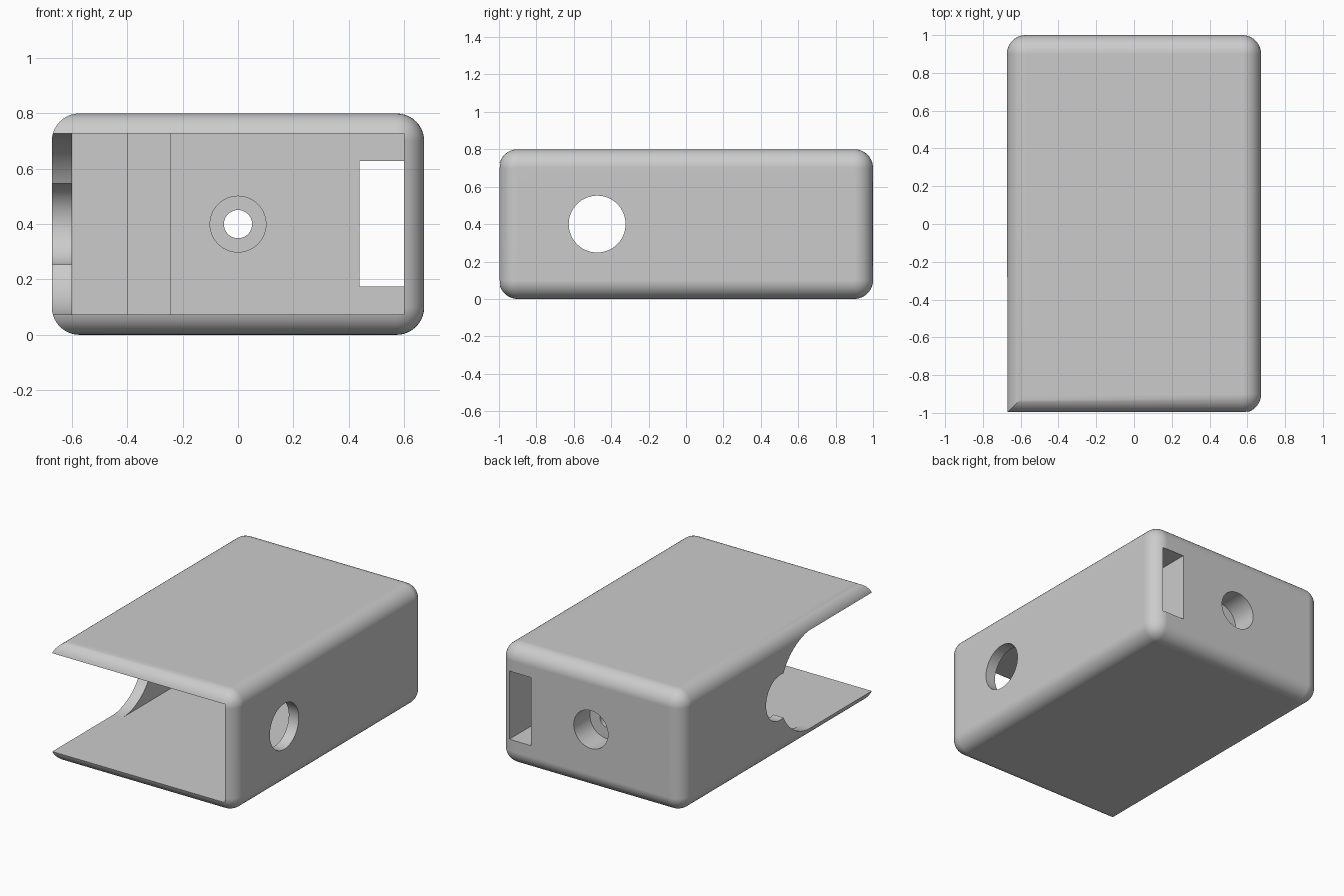
import bpy, bmesh, math
from mathutils import Matrix, Vector

old = bpy.data.objects.get("Cube")
if old:
    bpy.data.objects.remove(old, do_unlink=True)

HX, HY, H = 0.673, 1.0, 0.8          # half width, half depth, height
WALL, ROUND = 0.073, 0.1
MID = H / 2
BACK = 0.65                          # rear wall of the cavity
IN_X = HX - WALL
IN_H = MID - WALL

grey = bpy.data.materials.new("plain grey")
grey.use_nodes = True
grey.diffuse_color = (0.6, 0.6, 0.6, 1)
grey.node_tree.nodes["Principled BSDF"].inputs["Base Color"].default_value = (0.6, 0.6, 0.6, 1)


def finish(name, bm):
    bmesh.ops.recalc_face_normals(bm, faces=bm.faces)
    mesh = bpy.data.meshes.new(name)
    bm.to_mesh(mesh)
    bm.free()
    mesh.materials.append(grey)
    ob = bpy.data.objects.new(name, mesh)
    bpy.context.collection.objects.link(ob)
    return ob


def box_bm(x, y, z):
    """Box from three (low, high) ranges."""
    bm = bmesh.new()
    bmesh.ops.create_cube(bm, size=1)
    for v in bm.verts:
        v.co = Vector([r[0] if c < 0 else r[1] for c, r in zip(v.co, (x, y, z))])
    return bm


def box(name, x, y, z):
    return finish(name, box_bm(x, y, z))


def rod(name, axis, radius, across, span):
    """Cylinder along x or y; across is its position on the other level axis."""
    bm = bmesh.new()
    bmesh.ops.create_cone(bm, cap_ends=True, segments=64, radius1=radius,
                          radius2=radius, depth=span[1] - span[0])
    along = sum(span) / 2
    if axis == 'X':
        turn, place = Matrix.Rotation(math.pi / 2, 4, 'Y'), (along, across, MID)
    else:
        turn, place = Matrix.Rotation(math.pi / 2, 4, 'X'), (across, along, MID)
    bmesh.ops.transform(bm, matrix=Matrix.Translation(place) @ turn, verts=bm.verts)
    return finish(name, bm)


# Outer shell: every edge rounded except the upright one at the open corner
bm = box_bm((-HX, HX), (-HY, HY), (0, H))
edges = [e for e in bm.edges
         if not all(v.co.x < 0 and v.co.y < 0 for v in e.verts)]
bmesh.ops.bevel(bm, geom=edges, offset=ROUND, segments=10, profile=0.5, affect='EDGES')
housing = finish("housing", bm)


# Side opening: straight at the front, ending in a half circle
def side_opening(centre_y):
    bm = bmesh.new()
    outline = [(-HY - 0.2, MID - IN_H)]
    for i in range(49):
        a = math.pi * (i / 48 - 0.5)
        outline.append((centre_y + IN_H * math.cos(a), MID + IN_H * math.sin(a)))
    outline.append((-HY - 0.2, MID + IN_H))
    face = bm.faces.new([bm.verts.new((-HX - 0.1, y, z)) for y, z in outline])
    ext = bmesh.ops.extrude_face_region(bm, geom=[face])
    verts = [g for g in ext["geom"] if isinstance(g, bmesh.types.BMVert)]
    bmesh.ops.translate(bm, vec=(0.3, 0, 0), verts=verts)
    return finish("side_opening", bm)


inner_z = (MID - IN_H, MID + IN_H)
cutters = [
    box("cavity", (-IN_X, IN_X), (-HY - 0.2, BACK), inner_z),
    side_opening(-0.355),
    rod("side_notch", 'X', 0.15, -0.03, (-HX - 0.1, -0.5)),
    rod("side_hole", 'X', 0.152, -0.475, (0.5, HX + 0.1)),
    box("rear_slot", (0.44, IN_X), (BACK - 0.1, HY + 0.1), (0.175, 0.628)),
    box("rear_groove", (-0.397, -0.245), (BACK - 0.1, BACK + 0.12), inner_z),
    rod("bolt_hole", 'Y', 0.051, 0, (BACK - 0.1, HY + 0.1)),
    rod("inner_recess", 'Y', 0.101, 0, (BACK - 0.1, BACK + 0.08)),
    rod("outer_recess", 'Y', 0.126, 0, (HY - 0.17, HY + 0.1)),
]

# Cut each opening in turn, then drop its cutter
bpy.ops.object.select_all(action='DESELECT')
bpy.context.view_layer.objects.active = housing
housing.select_set(True)
for cutter in cutters:
    mod = housing.modifiers.new(cutter.name, 'BOOLEAN')
    mod.operation, mod.solver, mod.object = 'DIFFERENCE', 'EXACT', cutter
    bpy.ops.object.modifier_apply(modifier=mod.name)
    bpy.data.objects.remove(cutter, do_unlink=True)

# Smooth rounding with crisp cut edges
bpy.ops.object.shade_smooth_by_angle(angle=math.radians(30))
weighted = housing.modifiers.new("even_shading", 'WEIGHTED_NORMAL')
weighted.keep_sharp = True
